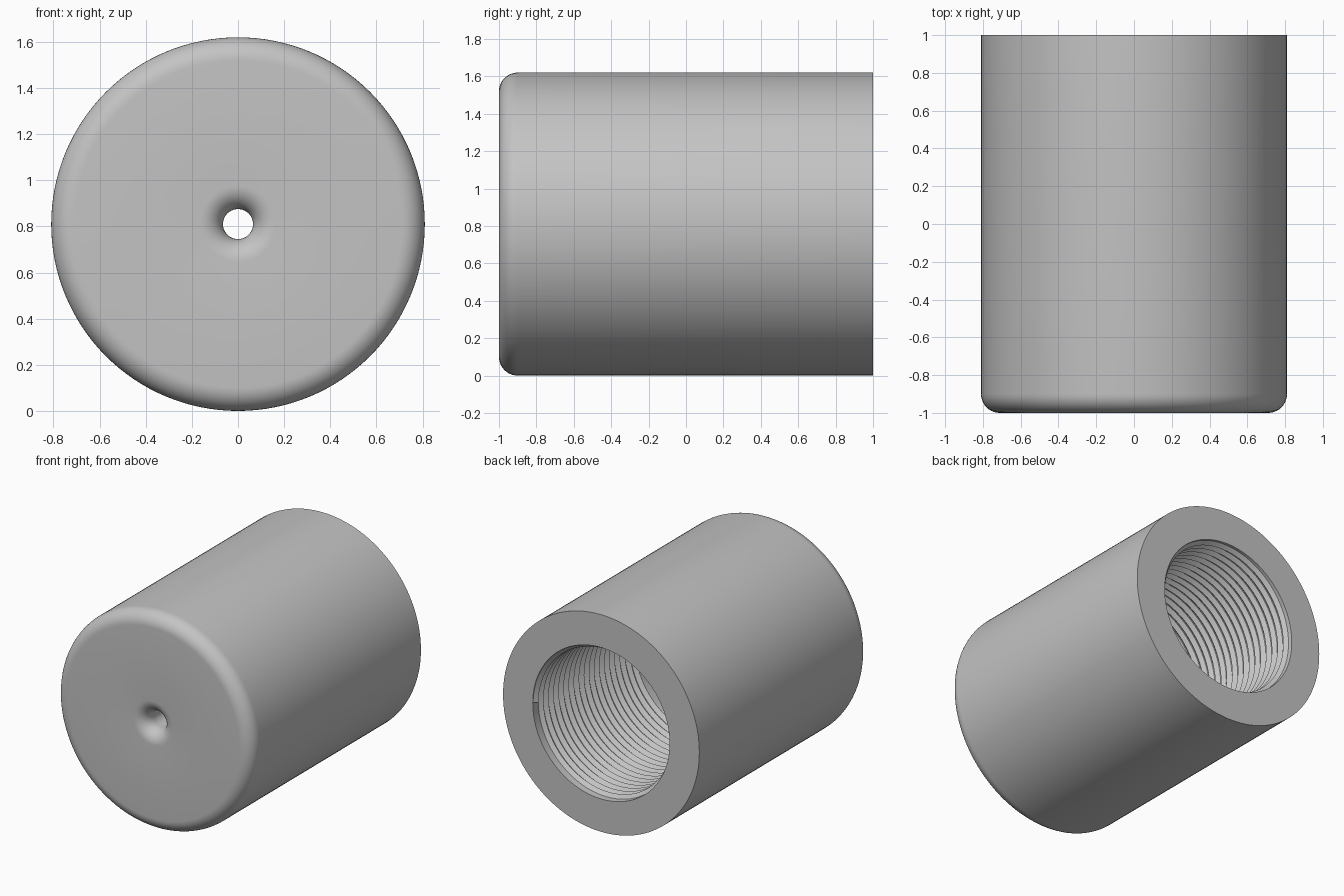
import bpy
import bmesh
import math
from mathutils import Vector

cube = bpy.data.objects.get("Cube")
if cube:
    bpy.data.objects.remove(cube, do_unlink=True)

RADIUS = 0.81
HOLE = 0.065
FILLET = 0.1
BORE = 0.565
BORE_FLOOR = -0.5
PITCH = 0.06
THREAD_TURNS = 19
STEPS = 128

grey = bpy.data.materials.new("satin_grey")
grey.use_nodes = True
grey.diffuse_color = (0.55, 0.55, 0.55, 1)
grey.node_tree.nodes["Principled BSDF"].inputs["Base Color"].default_value = grey.diffuse_color


def arc(r, y, start, end, count=10):
    """Fillet points around (r, y), angles in degrees."""
    angles = [math.radians(start + (end - start) * i / count) for i in range(count + 1)]
    return [(r + FILLET * math.cos(a), y + FILLET * math.sin(a)) for a in angles]


def swept(name, profile, turns, pitch=0.0):
    """Sweep a closed (radius, y) profile around the y axis."""
    bm = bmesh.new()
    verts = [bm.verts.new((r, y, 0)) for r, y in profile]
    edges = [bm.edges.new((v, verts[i - 1])) for i, v in enumerate(verts)]
    bmesh.ops.spin(bm, geom=verts + edges, cent=(0, 0, 0), axis=(0, -1, 0),
                   dvec=Vector((0, -pitch / STEPS, 0)),
                   angle=math.tau * turns, steps=STEPS * turns)
    if pitch:
        bmesh.ops.holes_fill(bm, edges=[e for e in bm.edges if e.is_boundary], sides=0)
    else:
        bmesh.ops.remove_doubles(bm, verts=bm.verts, dist=0.0001)
    bmesh.ops.recalc_face_normals(bm, faces=bm.faces)
    mesh = bpy.data.meshes.new(name)
    bm.to_mesh(mesh)
    bm.free()
    mesh.materials.append(grey)
    obj = bpy.data.objects.new(name, mesh)
    obj.location.z = RADIUS
    bpy.context.collection.objects.link(obj)
    bpy.ops.object.select_all(action="DESELECT")
    obj.select_set(True)
    bpy.context.view_layer.objects.active = obj
    bpy.ops.object.shade_smooth_by_angle(angle=math.radians(30))
    return obj


# Cylinder body: rounded front rim, filleted pin hole, blind bore from the back
body = [(HOLE, BORE_FLOOR)]
body += arc(HOLE + FILLET, -1 + FILLET, 180, 270)
body += arc(RADIUS - FILLET, -1 + FILLET, 270, 360)
body += [(RADIUS, 1), (BORE, 1), (BORE, BORE_FLOOR)]
swept("cylinder_body", body, 1)

# Helical ridge on the bore wall
mid = 1 - PITCH / 2
half = PITCH * 0.49
ridge = [(BORE + 0.004, mid + half), (BORE - 0.026, mid), (BORE + 0.004, mid - half)]
swept("bore_thread", ridge, THREAD_TURNS, PITCH)
